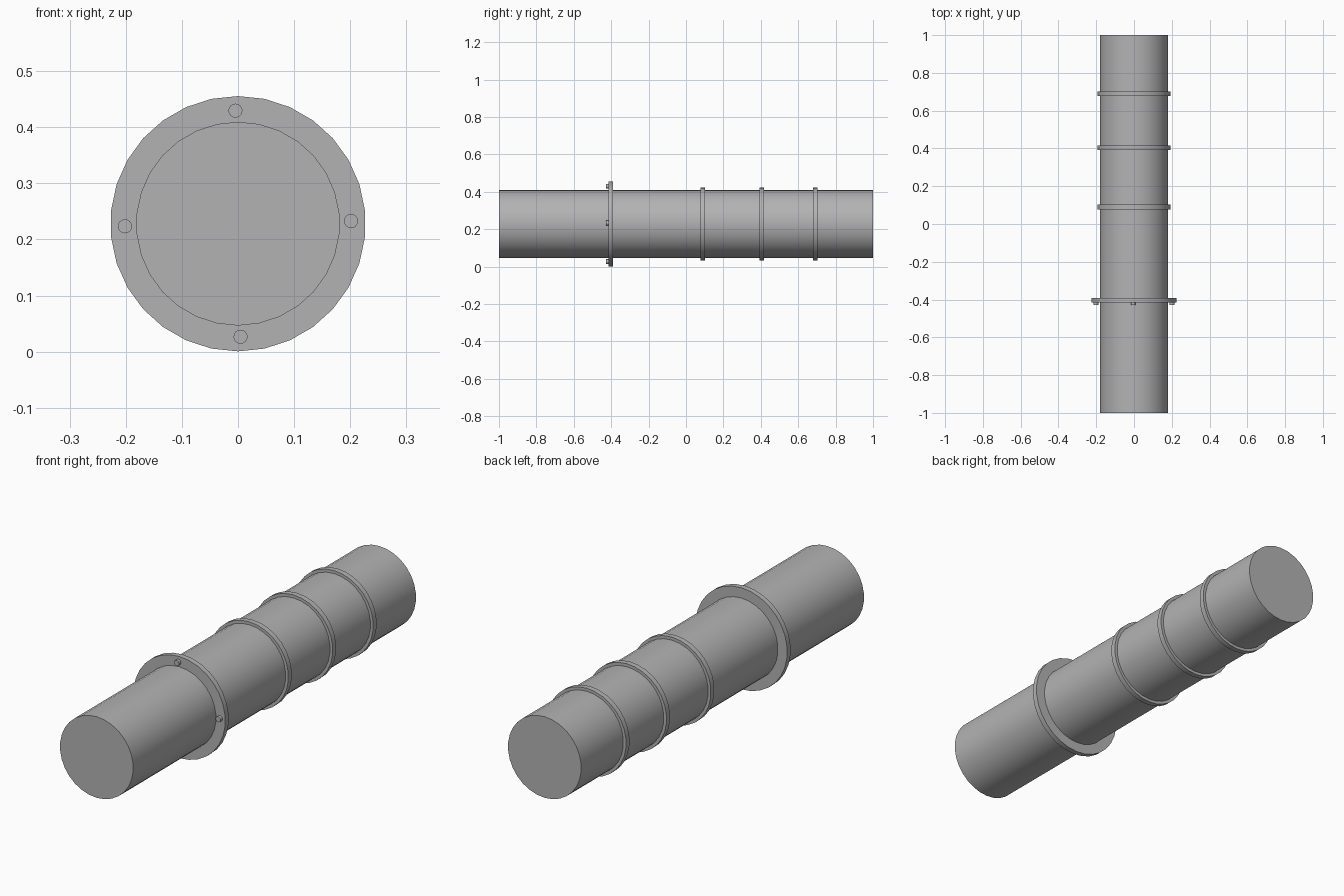
import bpy, math
from mathutils import Matrix

if "Cube" in bpy.data.objects:
    bpy.data.objects.remove(bpy.data.objects["Cube"], do_unlink=True)

AXIS_Z = 0.228

grey = bpy.data.materials.new("steel grey")
grey.use_nodes = True
colour = (0.45, 0.45, 0.45, 1)
grey.diffuse_color = colour
grey.node_tree.nodes["Principled BSDF"].inputs["Base Color"].default_value = colour


def disc(name, radius, y0, y1, x=0, z=AXIS_Z, sides=30):
    """Cylinder along y with a vertex at the top."""
    bpy.ops.mesh.primitive_cylinder_add(vertices=sides, radius=radius, depth=y1 - y0)
    ob = bpy.context.object
    ob.name = ob.data.name = name
    ob.data.transform(Matrix.Rotation(math.pi / 2, 4, 'X') @ Matrix.Rotation(math.pi, 4, 'Z'))
    ob.location = (x, (y0 + y1) / 2, z)
    ob.data.materials.append(grey)
    bpy.ops.object.shade_smooth_by_angle(angle=math.radians(30))
    return ob


# Main pipe and mounting flange
disc("pipe", 0.1815, -1, 1)
disc("flange", 0.2275, -0.415, -0.391)

# Raised bands
for i, y in enumerate((0.09, 0.404, 0.69)):
    disc(f"band_{i + 1}", 0.195, y - 0.012, y + 0.012)

# Flange bolts
for i in range(4):
    a = math.radians(1.3 + 90 * i)
    disc(f"bolt_{i + 1}", 0.0125, -0.428, -0.405,
         0.2015 * math.cos(a), AXIS_Z + 0.2015 * math.sin(a), 16)
